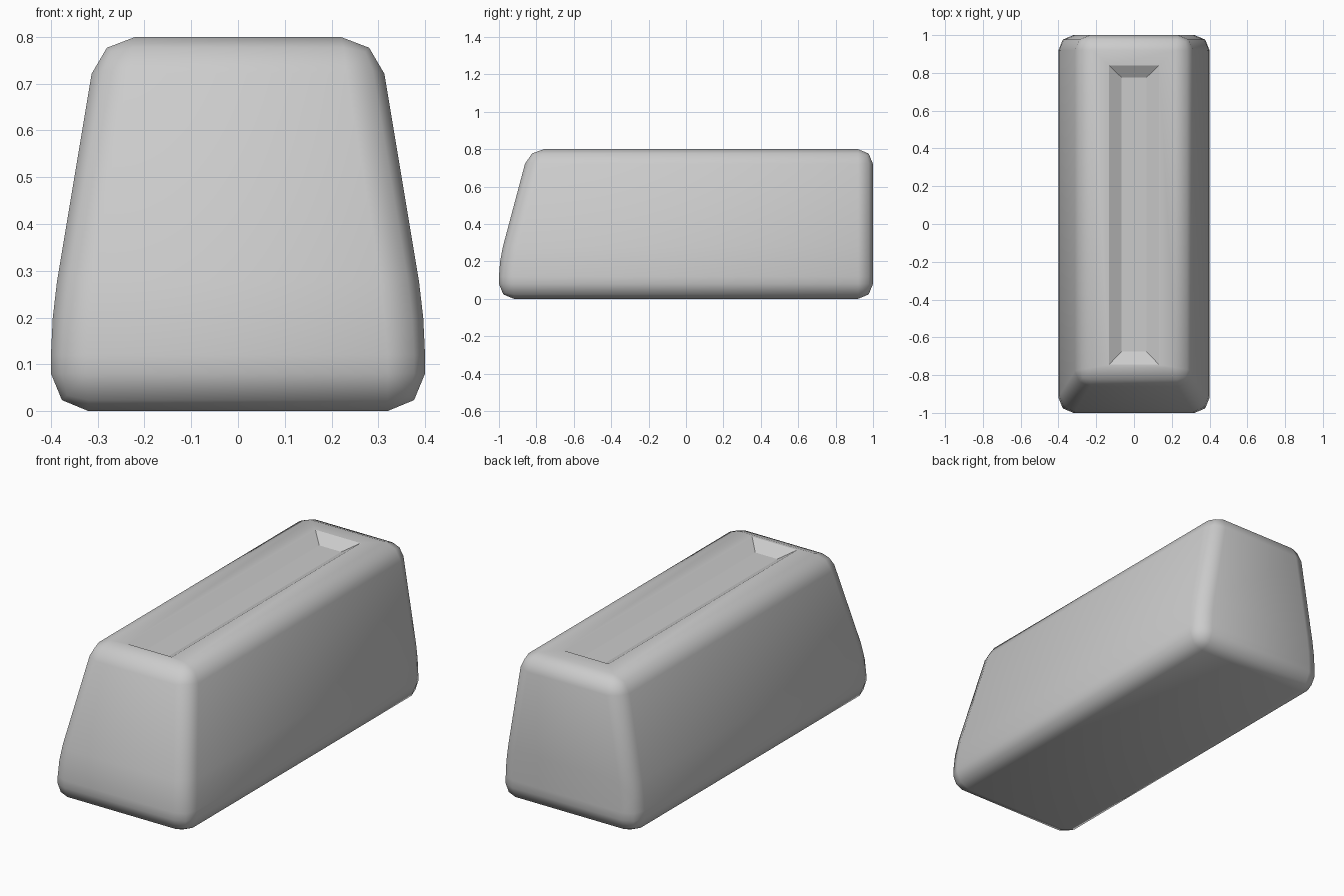
import bpy, bmesh

if "Cube" in bpy.data.objects:
    bpy.data.objects.remove(bpy.data.objects["Cube"])

bm = bmesh.new()

# Tapered block cage: (z, half width, front y, back y) per level
levels = [(0, 0.4, -1, 1), (0.2, 0.4, -1, 1), (0.8, 0.3, -0.84, 1)]
rings = [[bm.verts.new(p) for p in ((-w, f, z), (w, f, z), (w, b, z), (-w, b, z))]
         for z, w, f, b in levels]
bm.faces.new(rings[0][::-1])
bm.faces.new(rings[-1])
for lo, hi in zip(rings, rings[1:]):
    for i in range(4):
        j = (i + 1) % 4
        bm.faces.new((lo[i], lo[j], hi[j], hi[i]))

# Rounded edges
bmesh.ops.bevel(bm, geom=bm.edges[:], offset=0.08, offset_type='OFFSET',
                segments=2, profile=0.5, affect='EDGES', clamp_overlap=True)
bm.normal_update()
for f in bm.faces:
    f.smooth = True

# Shallow sloped tray cut in the top: lip, then floor
top = max((f for f in bm.faces if f.normal.z > 0.99), key=lambda f: f.calc_area())
for w, front, back, z in ((0.133, -0.745, 0.84, 0.8), (0.065, -0.675, 0.775, 0.76)):
    mid = top.calc_center_median()
    bmesh.ops.inset_region(bm, faces=[top], thickness=0.01)
    for v in top.verts:
        v.co = (w if v.co.x > mid.x else -w, back if v.co.y > mid.y else front, z)
    for v in top.verts:
        for e in v.link_edges:
            if w < 0.1 or e in top.edges[:]:
                e.smooth = False

bm.normal_update()
mesh = bpy.data.meshes.new("block_body")
bm.to_mesh(mesh)
bm.free()
body = bpy.data.objects.new("block_body", mesh)
bpy.context.collection.objects.link(body)
